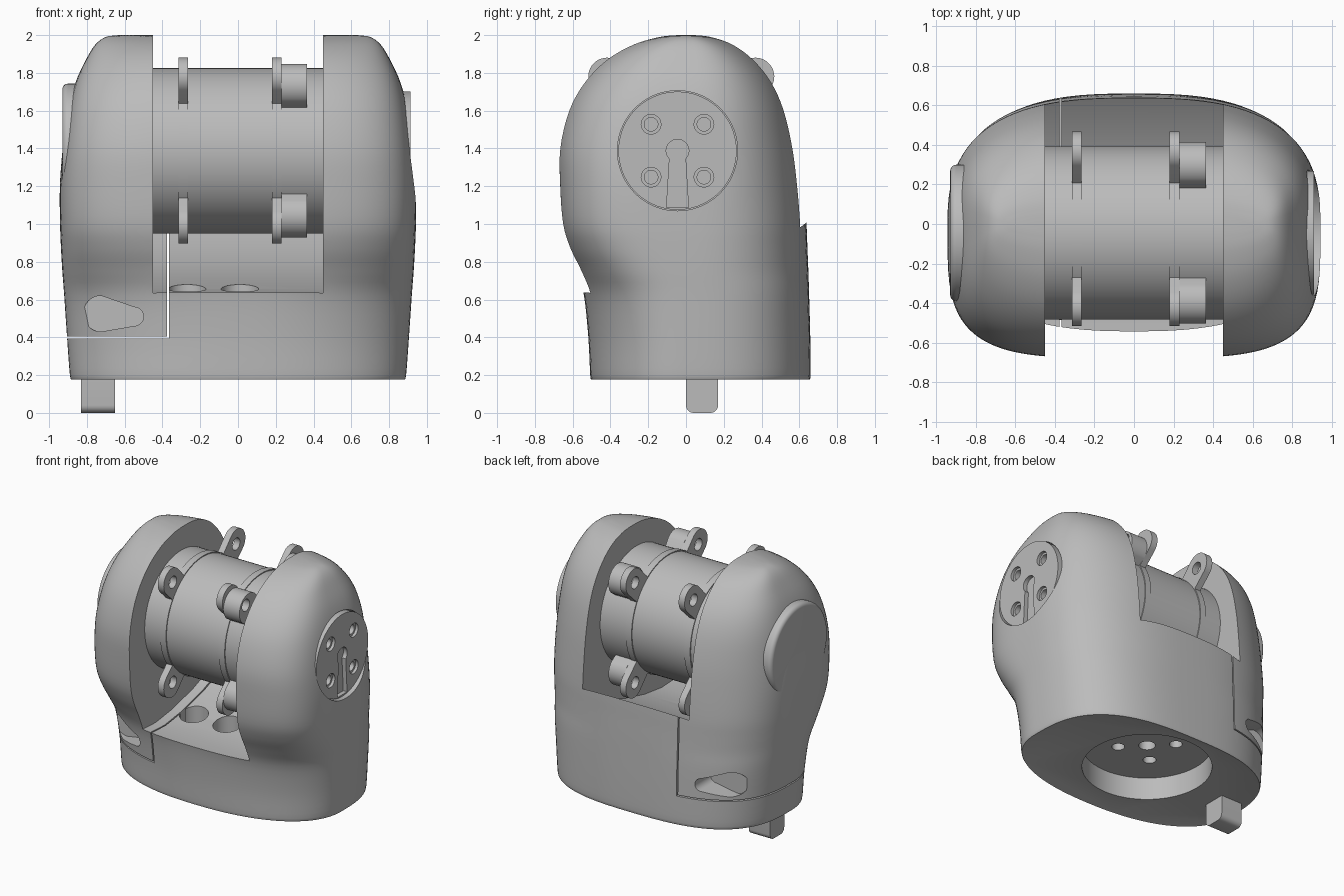
import bpy, bmesh, math
from mathutils import Vector

cube = bpy.data.objects.get("Cube")
if cube:
    bpy.data.objects.remove(cube, do_unlink=True)

GREY = (0.5, 0.5, 0.5, 1)
grey = bpy.data.materials.new("plain grey")
grey.use_nodes = True
grey.diffuse_color = GREY
grey.node_tree.nodes["Principled BSDF"].inputs["Base Color"].default_value = GREY


def finish(name, bm):
    bmesh.ops.recalc_face_normals(bm, faces=bm.faces)
    mesh = bpy.data.meshes.new(name)
    bm.to_mesh(mesh)
    bm.free()
    mesh.materials.append(grey)
    obj = bpy.data.objects.new(name, mesh)
    bpy.context.collection.objects.link(obj)
    return obj


def prism(name, points, axis, lo, hi, round_edges=None, radius=0.03):
    """Extrude a flat outline along an axis; optionally round chosen edges."""
    place = {"x": lambda a, b, t: (t, a, b),
             "y": lambda a, b, t: (a, t, b),
             "z": lambda a, b, t: (a, b, t)}[axis]
    bm = bmesh.new()
    ends = [[bm.verts.new(place(a, b, t)) for a, b in points] for t in (lo, hi)]
    bm.faces.new(ends[0])
    bm.faces.new(ends[1])
    n = len(points)
    for i in range(n):
        j = (i + 1) % n
        bm.faces.new((ends[0][i], ends[0][j], ends[1][j], ends[1][i]))
    if round_edges:
        bmesh.ops.recalc_face_normals(bm, faces=bm.faces)
        edges = [e for e in bm.edges if round_edges(*[v.co for v in e.verts])]
        bmesh.ops.bevel(bm, geom=edges, offset=radius, segments=5,
                        profile=0.5, affect="EDGES")
    return finish(name, bm)


def arc(cx, cy, r, start=0, sweep=math.tau, n=48):
    closed = sweep == math.tau
    steps = n if closed else n - 1
    return [(cx + r * math.cos(start + sweep * i / steps),
             cy + r * math.sin(start + sweep * i / steps)) for i in range(n)]


def box(name, x, y, z):
    return prism(name, [(x[0], y[0]), (x[1], y[0]), (x[1], y[1]), (x[0], y[1])], "z", *z)


def cut(obj, cutters):
    """Subtract the cutters from a part and discard them."""
    for c in cutters:
        mod = obj.modifiers.new("cut", "BOOLEAN")
        mod.operation = "DIFFERENCE"
        mod.solver = "EXACT"
        mod.object = c
        c.hide_render = True
    bpy.context.view_layer.update()
    graph = bpy.context.evaluated_depsgraph_get()
    mesh = bpy.data.meshes.new_from_object(obj.evaluated_get(graph))
    obj.modifiers.clear()
    obj.data = mesh
    for c in cutters:
        bpy.data.objects.remove(c, do_unlink=True)


# Housing sections: height, half width, front depth, back depth, front and back squareness
LEVELS = [Vector(v) for v in (
    (.18, .88, .5, .65, 2.3, 2.8), (.2, .89, .507, .66, 2.3, 2.8),
    (.4, .905, .517, .658, 2.3, 2.8), (.62, .92, .54, .652, 2.5, 2.8),
    (.75, .93, .575, .648, 3, 2.7), (.87, .937, .625, .643, 3.5, 2.7),
    (1, .942, .66, .638, 3.9, 2.7), (1.2, .943, .675, .625, 4, 2.6),
    (1.4, .928, .675, .6, 4, 2.6), (1.6, .9, .63, .55, 3.8, 2.7),
    (1.75, .86, .55, .48, 3.6, 2.8), (1.87, .805, .435, .38, 3.4, 2.9),
    (1.95, .755, .295, .265, 3.2, 3), (1.99, .7, .155, .145, 3, 3),
    (2, .63, .05, .05, 3, 3))]


def spline(levels, steps=4):
    out = []
    for i in range(len(levels) - 1):
        p, a, b, q = [levels[min(max(k, 0), len(levels) - 1)] for k in range(i - 1, i + 3)]
        for s in range(steps):
            t = s / steps
            out.append(a + (b - p) * t / 2 + (p - a * 2.5 + b * 2 - q / 2) * t * t
                       + (a * 3 - b * 3 + q - p) * t ** 3 / 2)
    return out + [levels[-1]]


def power(v, n):
    return math.copysign(abs(v) ** (2 / n), v)


bm = bmesh.new()
rings = []
SIDES = 96
for z, width, front, back, front_n, back_n in spline(LEVELS):
    ring = []
    for i in range(SIDES):
        a = math.tau * i / SIDES
        c, s = math.cos(a), math.sin(a)
        n, depth = (back_n, back) if i < SIDES / 2 else (front_n, front)
        ring.append(bm.verts.new((width * power(c, n), depth * power(s, n), z)))
    rings.append(ring)
for low, high in zip(rings, rings[1:]):
    for i in range(SIDES):
        j = (i + 1) % SIDES
        bm.faces.new((low[i], low[j], high[j], high[i]))
bm.faces.new(rings[0])
bm.faces.new(rings[-1])
housing = finish("housing", bm)

AXIS_Y, AXIS_Z = -0.045, 1.388

# Saddle opening with a hollow floor
floor = [(-1, .65), (-.53, .637), (-.35, .628), (-.145, .655), (.1, .715),
         (.3, .79), (.5, .9), (.64, 1.01), (1, 1.35)]
cutters = [prism("opening", floor + [(1, 2.3), (-1, 2.3)], "x", -.45, .45)]
# Floor holes, underside socket and its bolt holes
for x in (-.27, .01):
    cutters.append(prism("floor_hole", arc(x, -.145, .1), "z", .53, .9))
SOCKET_Y = .14
cutters.append(prism("socket", arc(0, SOCKET_Y, .45, n=72), "z", 0, .35))
cutters.append(prism("centre_hole", arc(0, SOCKET_Y, .058), "z", .3, .45))
for x, y in arc(0, SOCKET_Y, .2, math.pi / 4, n=4):
    cutters.append(prism("bolt_hole", arc(x, y, .045), "z", .3, .45))
# Teardrop grips on the cover, front and back
teardrop = (arc(-.725, .525, .095, math.pi / 2, math.pi, 20)
            + arc(-.55, .51, .05, -math.pi / 2, math.pi, 12))
for span in ((-.8, -.3), (.42, .9)):
    cutters.append(prism("grip", teardrop, "y", *span))
# Cover seams and the round pocket for the side disc
cutters.append(box("upright_seam", (-.376, -.366), (-1, 1), (.395, 1.2)))
cutters.append(box("level_seam", (-1.2, -.37), (-1, 1), (.395, .405)))
cutters.append(prism("disc_pocket", arc(AXIS_Y, AXIS_Z, .318, n=72), "x", .8, 1.2))
cut(housing, cutters)

# Side disc with countersunk holes and a keyway
disc = prism("side_disc", arc(AXIS_Y, AXIS_Z, .313, n=72), "x", .78, .912)
cutters = []
for y, z in arc(AXIS_Y, AXIS_Z, .198, math.pi / 4, n=4):
    cutters.append(prism("countersink", arc(y, z, .052), "x", .89, 1))
    cutters.append(prism("screw_hole", arc(y, z, .036), "x", .83, 1))
cutters.append(prism("key_circle", arc(AXIS_Y, AXIS_Z, .06), "x", .88, 1))
cutters.append(prism("key_slot", [(AXIS_Y + a, AXIS_Z + b) for a, b in
               ((-.04, 0), (.04, 0), (.058, -.3), (-.058, -.3))], "x", .88, 1))
cut(disc, cutters)

# Raised pad on the opposite side
prism("side_pad", arc(AXIS_Y, AXIS_Z + .01, .345, n=72), "x", -.93, -.75,
      lambda p, q: p.x < -.9 and q.x < -.9, .03)

# Motor barrel between the two arms
prism("motor_barrel", arc(AXIS_Y, AXIS_Z, .438, n=96), "x", -.47, .47)


# Clamp rings with drilled ears; one ring carries thicker bosses
def lug(name, centre_y, angle, reach, radius, lo, hi):
    def polar(r, a):
        return centre_y + r * math.cos(a), AXIS_Z + r * math.sin(a)
    outline = ([polar(.4, angle - .24)]
               + arc(*polar(reach, angle), radius, angle - math.pi / 2, math.pi, 24)
               + [polar(.4, angle + .24)])
    part = prism(name, outline, "x", lo, hi)
    cut(part, [prism("ear_hole", arc(*polar(.54, angle), .045), "x", lo - .1, hi + .1)])


for side, lo, hi in (("right", -.315, -.265), ("left", .18, .23)):
    prism(side + "_clamp_ring", arc(AXIS_Y, AXIS_Z, .445, n=96), "x", lo, hi)
    for k in range(4):
        angle = math.pi / 4 + k * math.pi / 2
        lug(side + "_clamp_ear", AXIS_Y + .02, angle, .555, .1, lo, hi)
        if side == "left":
            lug("clamp_boss", AXIS_Y, angle, .487, .115, hi, .365)

# Locating tab below the base
prism("locating_tab", [(0, 0), (.17, 0), (.17, .25), (0, .25)], "x", -.83, -.65,
      lambda p, q: p.z < .01 and q.z < .01 and p.x != q.x, .04)

# Smooth shading with crisp edges
for obj in bpy.context.scene.objects:
    obj.select_set(obj.type == "MESH")
bpy.context.view_layer.objects.active = housing
bpy.ops.object.shade_smooth_by_angle(angle=math.radians(32))
